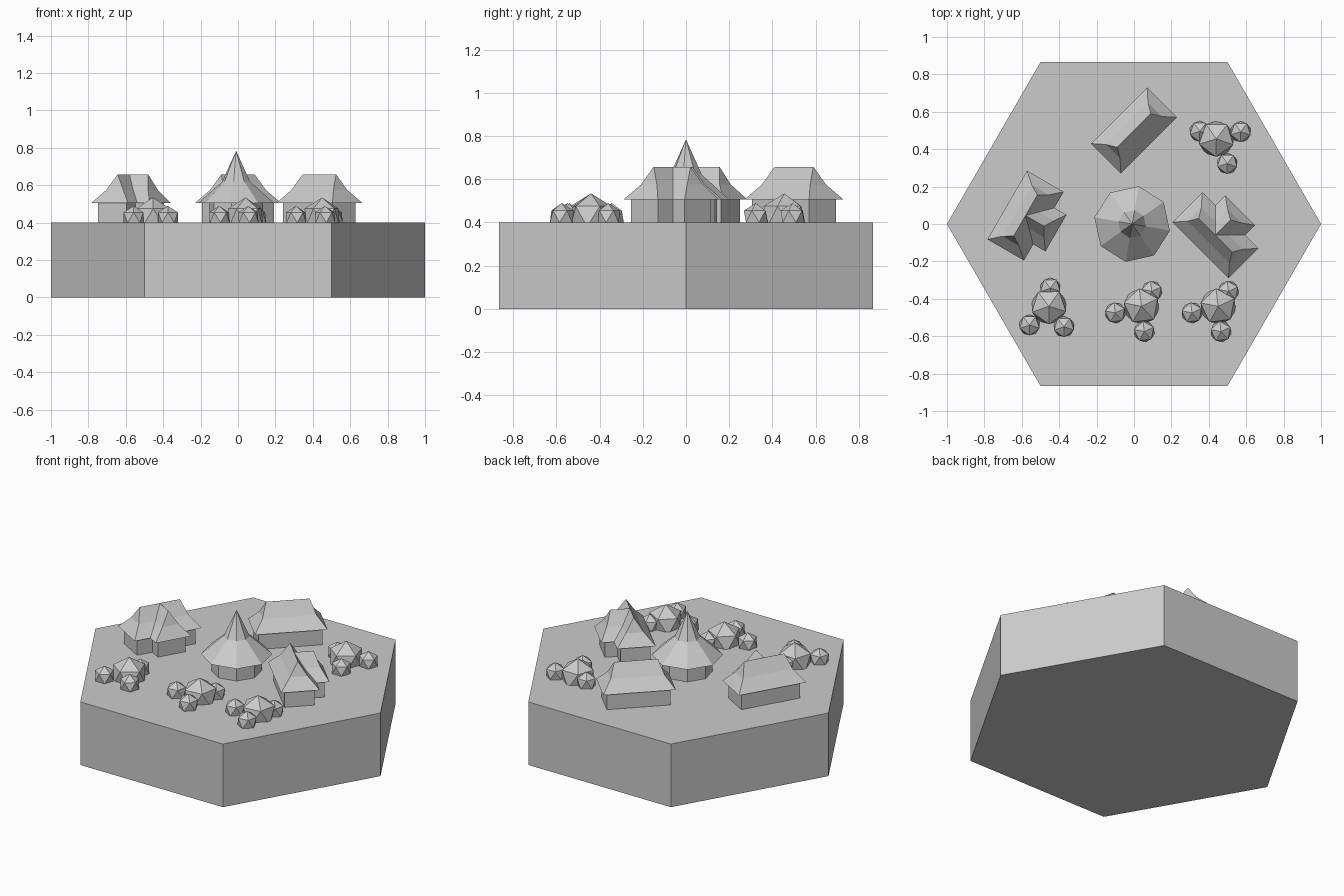
import bpy
import bmesh
from math import radians, cos, sin
from mathutils import Matrix, Vector

cube = bpy.data.objects.get("Cube")
if cube:
    bpy.data.objects.remove(cube, do_unlink=True)

grey = bpy.data.materials.new("plain grey")
grey.use_nodes = True
tone = (0.6, 0.6, 0.6, 1)
grey.diffuse_color = tone
grey.node_tree.nodes["Principled BSDF"].inputs["Base Color"].default_value = tone

GROUND, EAVE = 0.4, 0.505


def finish(name, bm, loc=(0, 0, 0), angle=0):
    """Turn a bmesh into a flat-shaded object."""
    bmesh.ops.remove_doubles(bm, verts=bm.verts, dist=1e-5)
    bmesh.ops.recalc_face_normals(bm, faces=bm.faces)
    mesh = bpy.data.meshes.new(name)
    bm.to_mesh(mesh)
    bm.free()
    mesh.materials.append(grey)
    obj = bpy.data.objects.new(name, mesh)
    obj.location = loc
    obj.rotation_euler.z = radians(angle)
    bpy.context.collection.objects.link(obj)
    return obj


def loft(name, rings, loc=(0, 0, 0), angle=0):
    """Skin a stack of rings with equal point counts and cap both ends."""
    bm = bmesh.new()
    loops = [[bm.verts.new(p) for p in ring] for ring in rings]
    n = len(loops[0])
    for a, b in zip(loops, loops[1:]):
        for i in range(n):
            j = (i + 1) % n
            bm.faces.new((a[i], a[j], b[j], b[i]))
    bm.faces.new(loops[0][::-1])
    bm.faces.new(loops[-1])
    bmesh.ops.dissolve_degenerate(bm, dist=1e-5, edges=bm.edges)
    return finish(name, bm, loc, angle)


def polygon(sides, r, z):
    step = radians(360 / sides)
    return [(r * cos(i * step), r * sin(i * step), z) for i in range(sides)]


def rect(x0, x1, w, z):
    return [(x0, -w, z), (x1, -w, z), (x1, w, z), (x0, w, z)]


# Hexagonal ground block
loft("ground_block", [polygon(6, 1, 0), polygon(6, 1, GROUND)])

# Roof profile: half width and height at eave, bend and ridge
PROFILE = ((0.113, EAVE), (0.052, 0.575), (0.0004, 0.657))


def hall(name, loc, angle, ends, wall_end, wing=False):
    """Walls with a flared hip roof; a wing starts at the middle of its hall."""
    def start(e):
        return 0 if wing else -e
    loft(name + "_walls", [rect(start(wall_end), wall_end, 0.088, z)
                           for z in (GROUND - 0.01, EAVE)], loc, angle)
    loft(name + "_roof", [rect(start(e), e, w, z)
                          for e, (w, z) in zip(ends, PROFILE)], loc, angle)


# Three houses, two of them with a side wing
HOUSES = (("back_house", (0, 0.5, 0), 45, False),
          ("right_house", (-0.58, 0.045, 0), 60, True),
          ("left_house", (0.435, -0.06, 0), 135, True))
for name, loc, angle, has_wing in HOUSES:
    hall(name, loc, angle, (0.212, 0.158, 0.127), 0.186)
    if has_wing:
        hall(name + "_wing", loc, angle - 90, (0.188, 0.145, 0.115), 0.162, True)

# Central eight-sided tower with a flared pointed roof
tower = (-0.01, 0, 0)
loft("tower_walls", [polygon(8, 0.145, GROUND - 0.01), polygon(8, 0.145, EAVE)],
     tower, 35)
loft("tower_roof", [polygon(8, 0.205, EAVE), polygon(8, 0.075, 0.62),
                    polygon(8, 0.0004, 0.783)], tower, 35)


# Bushes: one large ball with three small ones around it
def bush(name, x, y, angle):
    bm = bmesh.new()
    balls = [(0, 0, 0.107), (0.055, 0.08, 0.062),
             (-0.14, -0.035, 0.062), (0.015, -0.135, 0.062)]
    for bx, by, r in balls:
        place = Matrix.Translation(Vector((bx, by, 0.427))) @ Matrix.Rotation(radians(25), 4, "Z")
        bmesh.ops.create_icosphere(bm, subdivisions=1, radius=r, matrix=place)
    finish(name, bm, (x, y, 0), angle)


bush("front_right_bush", -0.455, -0.44, 30)
bush("front_middle_bush", 0.04, -0.44, 0)
bush("front_left_bush", 0.45, -0.44, 0)
bush("back_left_bush", 0.44, 0.455, 100)
